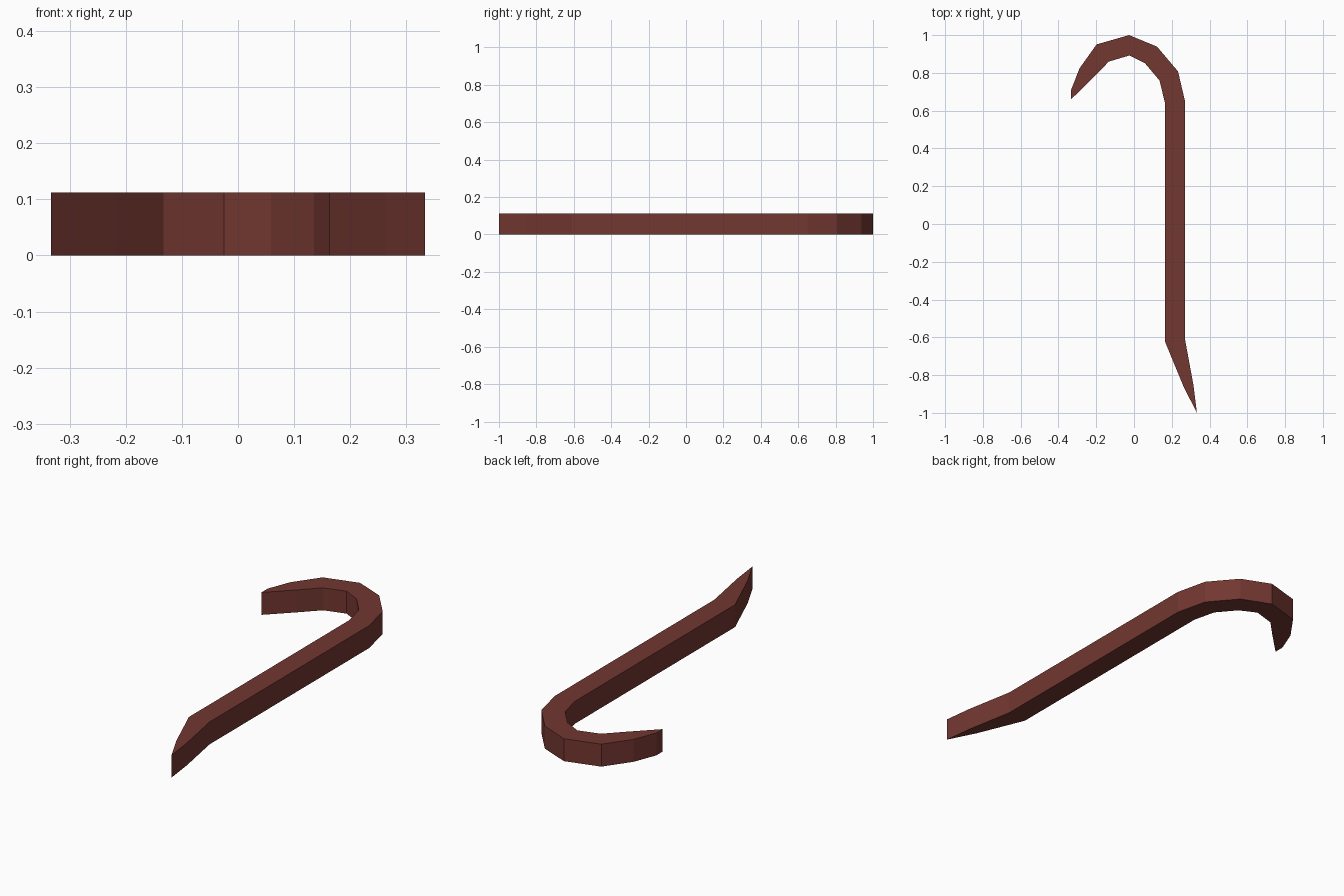
import bpy, bmesh

if "Cube" in bpy.data.objects:
    bpy.data.objects.remove(bpy.data.objects["Cube"])

THICKNESS = 0.112

# Painted metal
paint = bpy.data.materials.new("dark_red_paint")
paint.diffuse_color = (0.17, 0.038, 0.03, 1)
paint.use_nodes = True
paint.node_tree.nodes["Principled BSDF"].inputs["Base Color"].default_value = paint.diffuse_color

# Stations along the bar, each (outer point, inner point): hook tip, bend, shaft, pry tip
stations = [
    ((-0.333, 0.71), (-0.333, 0.66)),
    ((-0.288, 0.825), (-0.216, 0.775)),
    ((-0.198, 0.951), (-0.133, 0.86)),
    ((-0.026, 1.0), (-0.025, 0.892)),
    ((0.122, 0.939), (0.059, 0.85)),
    ((0.233, 0.808), (0.135, 0.76)),
    ((0.27, 0.65), (0.163, 0.645)),
    ((0.27, -0.61), (0.163, -0.62)),
    ((0.315, -0.855), (0.262, -0.86)),
    ((0.333, -1.0), (0.328, -0.99)),
]

# Loft a rectangular section through the stations
bm = bmesh.new()
rings = []
for (ox, oy), (ix, iy) in stations:
    rings.append([bm.verts.new(p) for p in (
        (ox, oy, 0), (ix, iy, 0), (ix, iy, THICKNESS), (ox, oy, THICKNESS))])
for a, b in zip(rings, rings[1:]):
    for i in range(4):
        j = (i + 1) % 4
        bm.faces.new((a[i], a[j], b[j], b[i]))
bm.faces.new(rings[0])
bm.faces.new(rings[-1])
bmesh.ops.recalc_face_normals(bm, faces=bm.faces)

mesh = bpy.data.meshes.new("pry_bar")
bm.to_mesh(mesh)
bm.free()
mesh.materials.append(paint)
bpy.context.collection.objects.link(bpy.data.objects.new("pry_bar", mesh))
